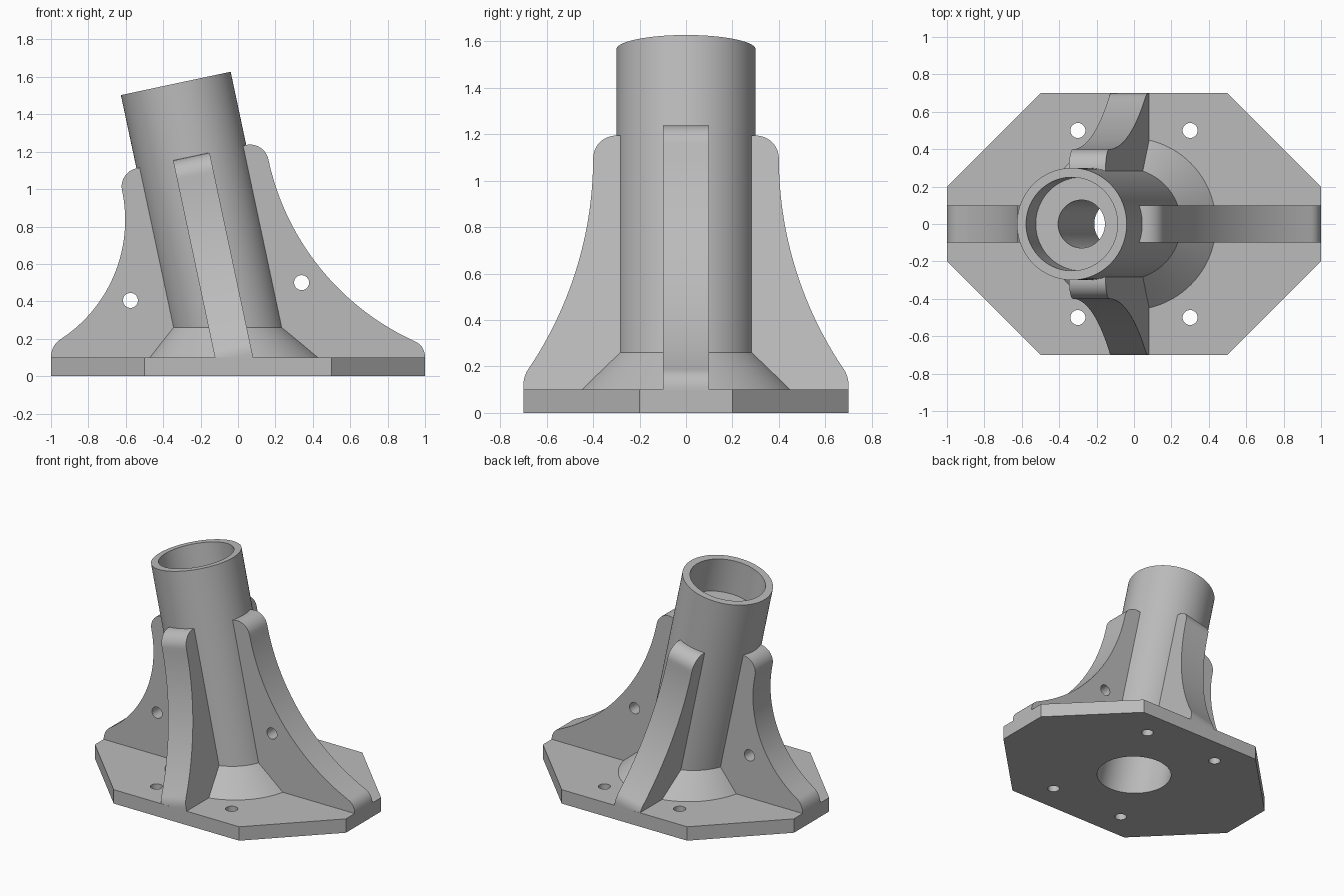
import bpy, bmesh
from math import sin, cos, tan, radians, pi
from mathutils import Matrix, Vector

if "Cube" in bpy.data.objects:
    bpy.data.objects.remove(bpy.data.objects["Cube"])

TILT = radians(12)
LEAN = Matrix.Rotation(-TILT, 4, 'Y')   # local z becomes the tube axis
SEG = 96

grey = bpy.data.materials.new("light grey")
grey.use_nodes = True
grey.diffuse_color = (0.5, 0.5, 0.5, 1)
grey.node_tree.nodes["Principled BSDF"].inputs["Base Color"].default_value = (0.5, 0.5, 0.5, 1)


def make(name, bm):
    bmesh.ops.recalc_face_normals(bm, faces=bm.faces)
    mesh = bpy.data.meshes.new(name)
    bm.to_mesh(mesh)
    bm.free()
    mesh.materials.append(grey)
    ob = bpy.data.objects.new(name, mesh)
    bpy.context.collection.objects.link(ob)
    return ob


def prism(name, bottom, top):
    """Solid between two matching outlines."""
    bm = bmesh.new()
    a = [bm.verts.new(p) for p in bottom]
    b = [bm.verts.new(p) for p in top]
    bm.faces.new(a)
    bm.faces.new(b)
    for i in range(len(a)):
        j = (i + 1) % len(a)
        bm.faces.new((a[i], a[j], b[j], b[i]))
    return make(name, bm)


def ring(cx, z, rx, ry):
    return [Vector((cx + rx * cos(2 * pi * i / SEG), ry * sin(2 * pi * i / SEG), z))
            for i in range(SEG)]


def loft(name, rings):
    """Hollow solid skinned through a closed loop of rings."""
    bm = bmesh.new()
    vs = [[bm.verts.new(p) for p in r] for r in rings]
    for k in range(len(vs)):
        a, b = vs[k], vs[(k + 1) % len(vs)]
        for i in range(SEG):
            j = (i + 1) % SEG
            bm.faces.new((a[i], a[j], b[j], b[i]))
    return make(name, bm)


def cut(target, matrix, radius, depth):
    """Drill a round hole through the target."""
    bm = bmesh.new()
    bmesh.ops.create_cone(bm, cap_ends=True, segments=64, radius1=radius,
                          radius2=radius, depth=depth, matrix=matrix)
    cutter = make("hole_cutter", bm)
    mod = target.modifiers.new("hole", 'BOOLEAN')
    mod.operation = 'DIFFERENCE'
    mod.solver = 'EXACT'
    mod.object = cutter
    bpy.context.view_layer.objects.active = target
    bpy.ops.object.modifier_apply(modifier=mod.name)
    bpy.data.objects.remove(cutter)


def rib_outline(foot):
    """Rounded top, concave sweep tangent to the axis, rounded toe."""
    (ex, ez), ctrl, end = foot[:3]
    pts = [(0.27, 1.2)]
    pts += [(0.3 + 0.1 * sin(a), 1.1 + 0.1 * cos(a))
            for a in (pi / 2 * i / 10 for i in range(11))]
    dx, dz = ex - 0.4, 1.1 - ez
    r = (dx * dx + dz * dz) / (2 * dx)
    n = 32
    for i in range(1, n + 1):
        z = dz * i / n
        pts.append((0.4 + r - (r * r - z * z) ** 0.5, 1.1 - z))
    for i in range(1, 9):
        t = i / 8
        pts.append(tuple((1 - t) ** 2 * p + 2 * t * (1 - t) * c + t * t * e
                         for p, c, e in zip((ex, ez), ctrl, end)))
    return pts + list(foot[3:])


# Base plate
octagon = [(-1, -.2), (-.5, -.7), (.5, -.7), (1, -.2), (1, .2), (.5, .7), (-.5, .7), (-1, .2)]
base = prism("base_plate", [(x, y, 0) for x, y in octagon], [(x, y, .1) for x, y in octagon])
cut(base, LEAN, 0.25, 1)
for sx in (-1, 1):
    for sy in (-1, 1):
        cut(base, Matrix.Translation((sx * 0.3, sy * 0.5, 0.05)), 0.04, 0.4)

# Leaning tube with a socket at each end and a narrow bore between
profile = [(.3, .16), (.3, 1.6), (.25, 1.6), (.25, 1.35), (.128, 1.35), (.128, .42), (.25, .42), (.25, .16)]
loft("tube", [[LEAN @ p for p in ring(0, z, r, r)] for r, z in profile])

# Flared collar at the foot of the tube
k, c = tan(TILT), cos(TILT)
loft("collar", [ring(-0.022, .1, .46, .46), ring(-k * .26, .26, .3 / c, .3),
                ring(-k * .26, .26, .25 / c, .25), ring(-k * .1, .1, .25 / c, .25)])

# Front and back ribs, leaning with the tube
side = rib_outline([(.68, .17), (.7, .14), (.7, .1), (.7, .05), (.27, .05)])
for name, s in (("front_rib", -1), ("back_rib", 1)):
    prism(name, *[[LEAN @ Vector((u, s * p, t)) for p, t in side] for u in (-.1, .1)])

# Left and right ribs, toes level with the base, with a cross hole
for name, s, toe, hole in (("left_rib", 1, (.944, .187), (.34, .5)),
                           ("right_rib", -1, (.955, .193), (-.575, .405))):
    inv = LEAN.inverted()
    inner = .27 / c - s * k * .05
    foot = []
    for x, z in (toe, (.993, .166), (1, .11), (1, .05), (inner, .05)):
        v = inv @ Vector((s * x, 0, z))
        foot.append((s * v.x, v.z))
    outline = rib_outline(foot)
    rib = prism(name, *[[LEAN @ Vector((s * p, y, t)) for p, t in outline] for y in (-.1, .1)])
    cut(rib, Matrix.Translation((hole[0], 0, hole[1])) @ Matrix.Rotation(pi / 2, 4, 'X'), 0.04, 1)

# Smooth curved faces, keep edges sharp
for ob in bpy.context.scene.objects:
    ob.select_set(ob.type == 'MESH')
bpy.context.view_layer.objects.active = base
bpy.ops.object.shade_smooth_by_angle(angle=radians(25))
